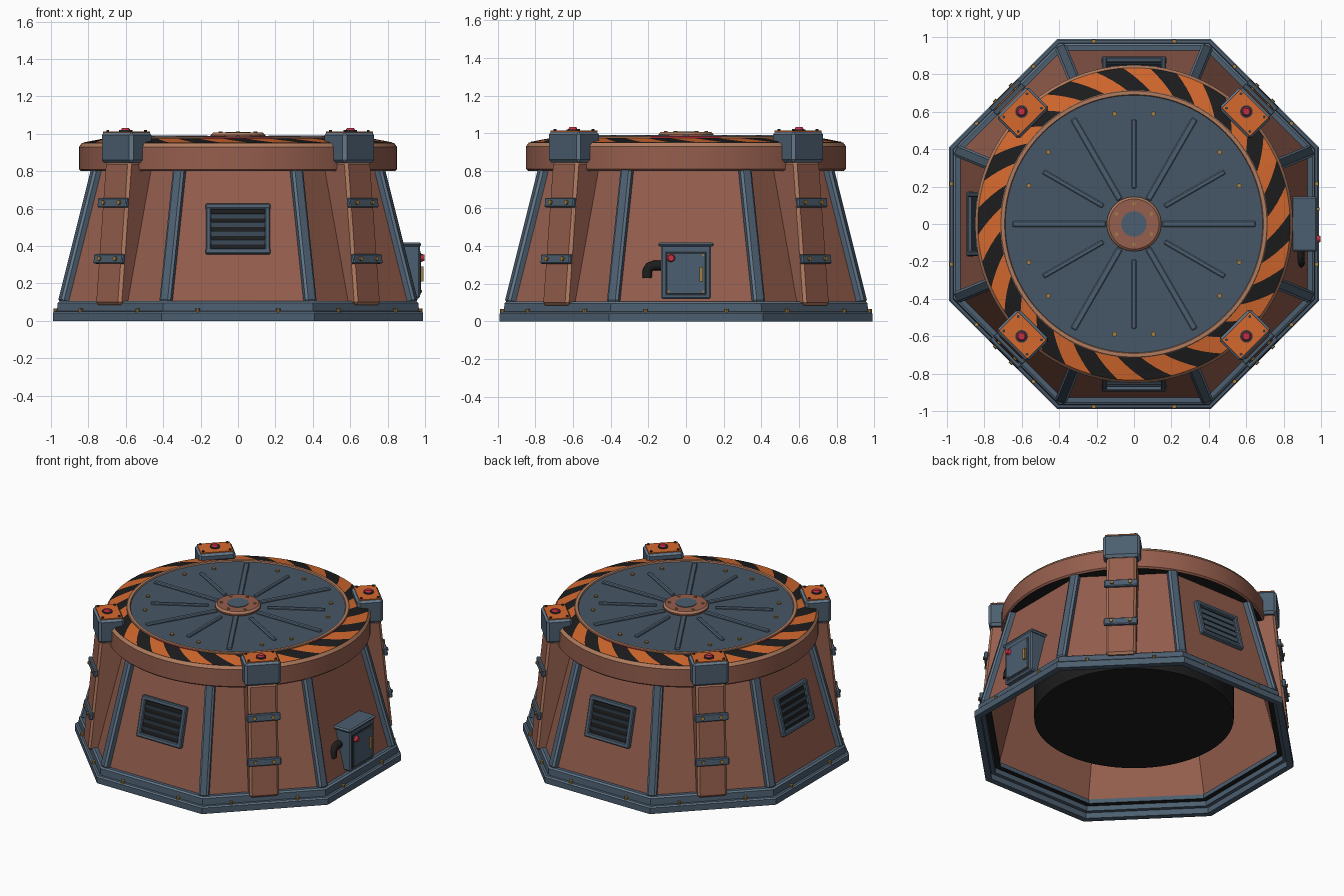
import bpy, bmesh, math
from mathutils import Matrix, Vector

if "Cube" in bpy.data.objects:
    bpy.data.objects.remove(bpy.data.objects["Cube"])

def material(name, rgb):
    m = bpy.data.materials.new(name)
    m.diffuse_color = (*rgb, 1)
    m.use_nodes = True
    m.node_tree.nodes["Principled BSDF"].inputs["Base Color"].default_value = m.diffuse_color
    return m

BLUE = material("blue steel", (0.072, 0.112, 0.16))
LIGHT = material("worn steel edge", (0.13, 0.19, 0.26))
PANEL = material("lid steel", (0.061, 0.094, 0.132))
BROWN = material("rust brown", (0.30, 0.112, 0.075))
COPPER = material("copper edge", (0.44, 0.20, 0.115))
ORANGE = material("hazard orange", (0.66, 0.14, 0.027))
BLACK = material("black", (0.012, 0.012, 0.013))
DARK = material("dark steel", (0.03, 0.042, 0.056))
GOLD = material("brass", (0.36, 0.21, 0.05))
RED = material("signal red", (0.58, 0.03, 0.06))

OCT = 1 / math.cos(math.pi / 8)          # apothem to corner radius
RAD = math.radians
TILT = math.atan(0.25)                   # wall lean

def wall(z):                             # wall apothem at a height
    return 0.93 - 0.25 * (z - 0.1)

def frame(az, r, z, tilt=0.0):
    """Local x = tangent, y = up the surface, z = outward."""
    a = RAD(az)
    d, up = Vector((math.cos(a), math.sin(a), 0)), Vector((0, 0, 1))
    t = Vector((-math.sin(a), math.cos(a), 0))
    u = up * math.cos(tilt) - d * math.sin(tilt)
    n = d * math.cos(tilt) + up * math.sin(tilt)
    m = Matrix((t, u, n)).transposed().to_4x4()
    m.translation = d * r + up * z
    return m

def polar(az, r, z):                     # local x = radial, z = up
    return Matrix.Rotation(RAD(az), 4, 'Z') @ Matrix.Translation((r, 0, z))

class Part:
    """Collects repeated pieces into one named object; bevels take the last material."""
    def __init__(self, name, mats, bevel=0.0):
        self.name, self.bevel = name, bevel
        self.mats = mats if isinstance(mats, list) else [mats]
        self.bm = bmesh.new()

    def box(self, m, size, at=(0, 0, 0)):
        return bmesh.ops.create_cube(self.bm, size=1, matrix=m @ Matrix.Translation(at)
                                     @ Matrix.Diagonal((*size, 1)))['verts']

    def rod(self, m, r, h, at=(0, 0, 0), seg=10, r2=None):
        bmesh.ops.create_cone(self.bm, cap_ends=True, segments=seg, radius1=r, radius2=r if r2 is None else r2,
                              depth=h, matrix=m @ Matrix.Translation(at))
        return self

    def lathe(self, profile, seg, phase=0.0, scale=1.0, idx=None):
        rings = [[self.bm.verts.new((r * scale * math.cos(phase + math.tau * i / seg),
                                     r * scale * math.sin(phase + math.tau * i / seg), z))
                  for i in range(seg)] for r, z in profile]
        for k in range(len(profile)):
            a, b = rings[k], rings[(k + 1) % len(profile)]
            for i in range(seg):
                j = (i + 1) % seg
                f = self.bm.faces.new((a[i], a[j], b[j], b[i]))
                f.material_index = idx[k] if idx else 0
        return self

    def done(self, normals=True):
        if normals:
            bmesh.ops.recalc_face_normals(self.bm, faces=self.bm.faces[:])
        me = bpy.data.meshes.new(self.name)
        self.bm.to_mesh(me)
        self.bm.free()
        for m in self.mats:
            me.materials.append(m)
        ob = bpy.data.objects.new(self.name, me)
        bpy.context.collection.objects.link(ob)
        if self.bevel:
            b = ob.modifiers.new("bevel", 'BEVEL')
            b.width, b.segments, b.limit_method = self.bevel, 1, 'ANGLE'
            b.material = len(self.mats) - 1
        else:
            bpy.ops.object.select_all(action='DESELECT')
            ob.select_set(True)
            bpy.context.view_layer.objects.active = ob
            bpy.ops.object.shade_smooth_by_angle(angle=RAD(30))

# Octagonal base and hollow leaning walls
Part("base_frame", [BLUE, LIGHT, BLACK]).lathe(
    [(0.99, 0), (0.99, 0.042), (0.982, 0.05), (0.968, 0.052), (0.964, 0.096), (0.954, 0.105), (0.89, 0.105),
     (0.89, 0.075), (0.925, 0.075), (0.925, 0.04), (0.95, 0.04), (0.95, 0)],
    8, math.pi / 8, OCT, [0, 1, 0, 0, 1, 0, 0, 2, 0, 0, 0, 0]).done()
Part("walls", BROWN).lathe([(wall(0.09), 0.09), (wall(0.83), 0.83), (wall(0.83) - 0.03, 0.83),
                            (wall(0.09) - 0.03, 0.09)], 8, math.pi / 8, OCT).done()

# Corner ribs
ribs = Part("corner_ribs", [BLUE, LIGHT], 0.012)
for k in range(8):
    ribs.box(frame(22.5 + 45 * k, wall(0.455) * OCT, 0.455, math.atan(0.25 * OCT)), (0.064, 0.745, 0.055))
ribs.done()

# Upper round collar, with red light arcs set in its inner lip
collar = Part("collar", [BROWN, COPPER, BLACK, RED]).lathe(
    [(0.85, 0.81), (0.85, 0.93), (0.835, 0.95), (0.715, 0.973), (0.715, 0.981), (0.711, 0.985), (0.692, 0.985),
     (0.685, 0.97), (0.66, 0.80), (0.84, 0.80)], 96, idx=[0, 1, 2, 3, 1, 1, 1, 2, 2, 0])
for f in collar.bm.faces:
    if f.material_index == 3:
        c = f.calc_center_median()
        off = math.degrees(math.atan2(c.y, c.x)) % 90
        f.material_index = 3 if min(off, 90 - off) < 15 else 1
collar.done()

# Slanted hazard stripes on the collar
stripes = Part("hazard_stripes", [ORANGE, BLACK])
SEG, STEPS = 180, 4
rows = []
for s in range(STEPS + 1):
    t = s / STEPS
    r, z, twist = 0.835 - 0.12 * t, 0.952 + 0.023 * t, RAD(4 - 11 * t)
    rows.append([stripes.bm.verts.new((r * math.cos(math.tau * i / SEG + twist),
                                       r * math.sin(math.tau * i / SEG + twist), z)) for i in range(SEG)])
for a, b in zip(rows, rows[1:]):
    for i in range(SEG):
        j = (i + 1) % SEG
        stripes.bm.faces.new((a[i], a[j], b[j], b[i])).material_index = int(i % 10 > 4)
stripes.done(normals=False)

# Lid with radial ribs and hub
Part("lid", PANEL).rod(Matrix(), 0.69, 0.075, (0, 0, 0.9395), 80).done()
spokes = Part("lid_ribs", [BLUE, LIGHT], 0.005)
for az in range(0, 360, 60):
    spokes.box(polar(az, 0.40, 0.98), (0.50, 0.034, 0.018))
    spokes.box(polar(az + 30, 0.375, 0.98), (0.37, 0.026, 0.02))
spokes.done()
Part("lid_hub", [BROWN, COPPER], 0.012).rod(Matrix(), 0.146, 0.034, (0, 0, 0.989), 40).done()
Part("hub_cap", BLUE).rod(Matrix(), 0.068, 0.006, (0, 0, 1.007), 32).done()

# Closed shaft hanging inside
Part("inner_shaft", BLACK).rod(Matrix(), 0.64, 0.73, (0, 0, 0.54), 64).done()

# Diagonal buttresses with straps, head blocks, plates and lamps
pillars = Part("buttresses", [BROWN, COPPER], 0.015)
straps = Part("buttress_straps", [BLUE, LIGHT], 0.005)
heads = Part("corner_heads", [BLUE, LIGHT], 0.016)
plates = Part("head_plates", ORANGE)
sockets = Part("lamp_sockets", DARK)
lamps = Part("lamps", RED)
bolts = Part("bolts", GOLD)
slope = math.atan(0.1)
for az in (45, 135, 225, 315):
    f = frame(az, 0, 0)
    for v in pillars.box(f, (0.193, 1, 1)):
        local = f.inverted() @ v.co
        z = 0.85 if local.y > 0 else 0.085
        r = 0.99 - 0.1 * (z - 0.1) if local.z > 0 else wall(z) - 0.02
        v.co = f @ Vector((local.x, z, r))
    for z in (0.33, 0.63):
        g = frame(az, 0.99 - 0.1 * (z - 0.1), z, slope)
        straps.box(g, (0.218, 0.05, 0.026), (0, 0, 0.006))
        for s in (-1, 1):
            bolts.rod(g, 0.012, 0.012, (s * 0.06, 0, 0.023))
    heads.box(polar(az, 0.842, 0.926), (0.168, 0.238, 0.166))
    plates.box(polar(az, 0.842, 1.009), (0.142, 0.212, 0.008))
    sockets.rod(polar(az, 0.85, 1.015), 0.034, 0.01, seg=16)
    lamps.rod(polar(az, 0.85, 1.023), 0.028, 0.018, seg=16, r2=0.018)
    for sx in (-1, 1):
        for sy in (-1, 1):
            sockets.rod(polar(az, 0.842, 1.015), 0.008, 0.012, (sx * 0.055, sy * 0.088, 0))
for p in (pillars, straps, heads, plates, sockets):
    p.done()

# Slatted vents lying on three walls
vents = Part("vent_frames", [BLUE, LIGHT], 0.005)
backs = Part("vent_backs", BLACK)
slats = Part("vent_slats", PANEL)
for az in (90, 180, 270):
    f = frame(az, wall(0.487), 0.487, TILT)
    backs.box(f, (0.31, 0.24, 0.01), (0, 0, 0.002))
    for s in (-1, 1):
        vents.box(f, (0.345, 0.028, 0.04), (0, s * 0.123, 0.01))
        vents.box(f, (0.028, 0.24, 0.039), (s * 0.158, 0, 0.01))
    for k in range(4):
        slats.box(f @ Matrix.Translation((0, -0.072 + 0.048 * k, 0.015)) @ Matrix.Rotation(RAD(30), 4, 'X'),
                  (0.29, 0.026, 0.006))
for p in (vents, backs, slats):
    p.done()

# Control box on the right wall
side = frame(0, 0.91, 0.265)
box = Part("control_box", [BLUE, LIGHT], 0.008)
box.box(side, (0.265, 0.29, 0.125))
box.box(side, (0.295, 0.022, 0.138), (0, 0.143, 0.0))
box.done()
seam = Part("door_seam", DARK)
seam.box(side, (0.225, 0.235, 0.006), (0, -0.01, 0.062))
seam.done()
door = Part("control_door", BLUE, 0.003)
door.box(side, (0.208, 0.218, 0.012), (0, -0.01, 0.063))
door.done()
handle = Part("door_handle", GOLD)
handle.box(side, (0.018, 0.078, 0.016), (0.08, -0.015, 0.074))
handle.done()
lamps.rod(side, 0.023, 0.022, (-0.08, 0.072, 0.076), 14, 0.016).done()
for sx in (-1, 1):
    for sy in (-1, 1):
        bolts.rod(side, 0.006, 0.008, (sx * 0.092, -0.01 + sy * 0.097, 0.069))

# Black elbow pipe beside the box
curve = bpy.data.curves.new("elbow_pipe", 'CURVE')
curve.dimensions, curve.bevel_depth, curve.bevel_resolution, curve.use_fill_caps = '3D', 0.027, 3, True
sp = curve.splines.new('POLY')
path = [(0.885, -0.12, 0.297), (0.885, -0.17, 0.297), (0.885, -0.193, 0.289), (0.885, -0.205, 0.27),
        (0.887, -0.207, 0.23)]
sp.points.add(len(path) - 1)
for p, c in zip(sp.points, path):
    p.co = (*c, 1)
curve.materials.append(BLACK)
bpy.context.collection.objects.link(bpy.data.objects.new("elbow_pipe", curve))

# Bolts on the base, lid and hub
for k in range(8):
    for s in (-0.215, 0.215):
        bolts.rod(frame(45 * k, 0.975, 0.056, math.pi / 2), 0.012, 0.022, (s, 0, 0))
for k in range(6):
    bolts.rod(polar(60 * k + 30, 0.108, 1.006), 0.01, 0.01)
    for s in (-10, 10):
        bolts.rod(polar(60 * k + 30 + s, 0.598, 0.98), 0.013, 0.014)
bolts.done()
